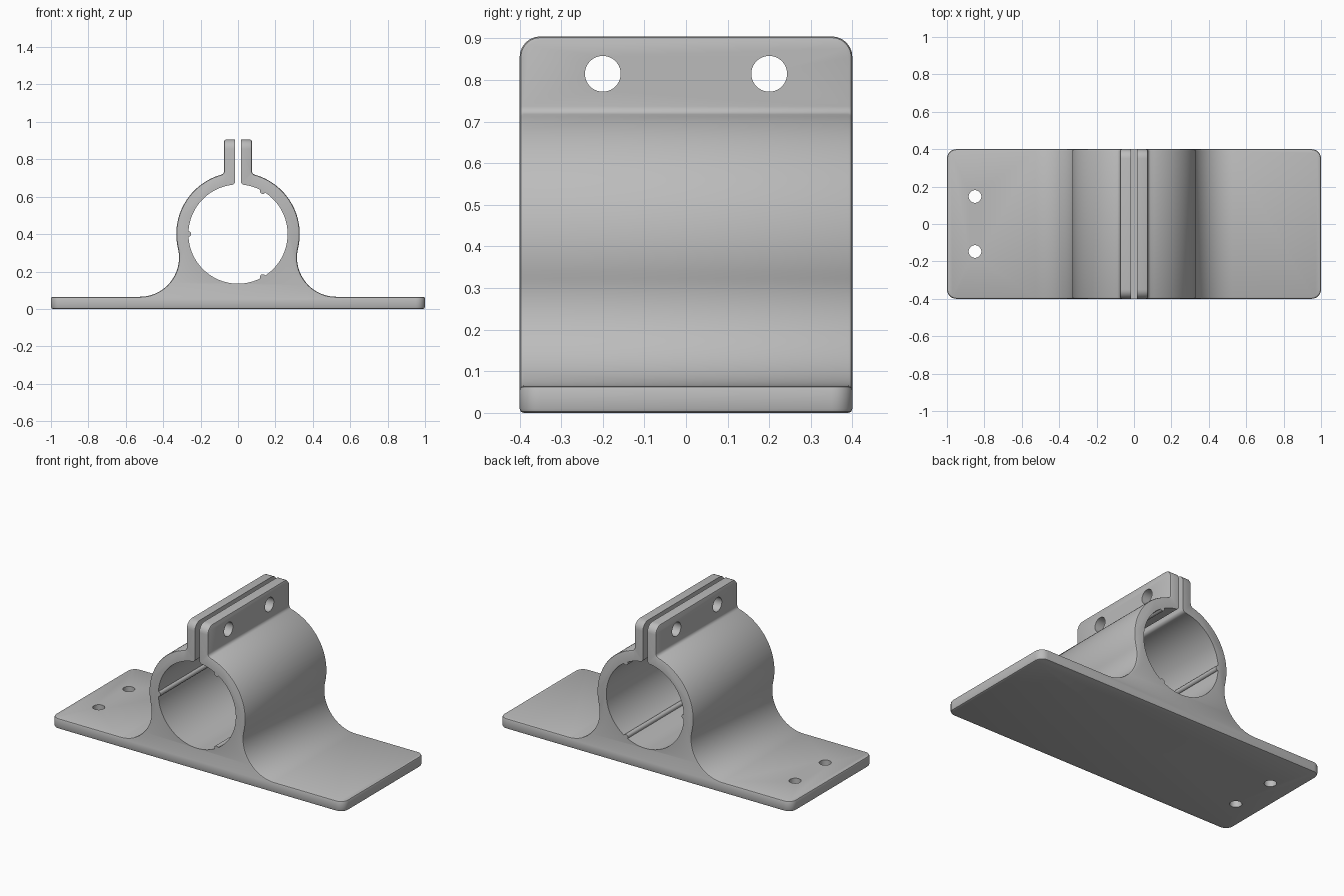
import bpy, bmesh, math

if "Cube" in bpy.data.objects:
    bpy.data.objects.remove(bpy.data.objects["Cube"])

W = 0.4                       # half depth of the bracket
CZ, R_IN, R_OUT = 0.4, 0.265, 0.33
GAP, EAR, TOP, PLATE = 0.015, 0.075, 0.905, 0.065


def arc(cx, cz, r, a0, a1, step=5):
    """Points on an arc in the XZ plane, angles in degrees."""
    n = max(2, round(abs(a1 - a0) / step))
    angles = [math.radians(a0 + (a1 - a0) * i / n) for i in range(n + 1)]
    return [(cx + r * math.cos(a), cz + r * math.sin(a)) for a in angles]


def mirror(points):
    return [(-x, z) for x, z in reversed(points)]


# Outer half profile: clamp ear, small fillet, ring, large fillet, base plate
f = 0.02
ez = CZ + math.sqrt((R_OUT + f) ** 2 - (EAR + f) ** 2)
a_ear = math.degrees(math.atan2(ez - CZ, EAR + f))
F = 0.21
fz = PLATE + F
fx = math.sqrt((R_OUT + F) ** 2 - (fz - CZ) ** 2)
a_foot = math.degrees(math.atan2(fz - CZ, fx))
outer = [(GAP, TOP), (EAR, TOP)]
outer += arc(EAR + f, ez, f, 180, 180 + a_ear, 15)
outer += arc(0, CZ, R_OUT, a_ear, a_foot, 3)
outer += arc(fx, fz, F, 180 + a_foot, 270, 4)
outer += [(1, PLATE), (1, 0)]

# Rounded lip where the slot opens into the bore
lz = CZ + math.sqrt((R_IN + f) ** 2 - (GAP + f) ** 2)
a_lip = math.degrees(math.atan2(lz - CZ, GAP + f))
lip = arc(GAP + f, lz, f, 180, 180 + a_lip, 15)

# Bore with three gripping ridges
bore, start, ridge = [], 180 - a_lip, 0.015
half = math.degrees(2 * math.asin(ridge / 2 / R_IN))
for a in (180, 300, 420):
    bore += arc(0, CZ, R_IN, start, a - half, 3)
    c = math.radians(a)
    bore += arc(R_IN * math.cos(c), CZ + R_IN * math.sin(c), ridge, a + 265, a + 95, 20)
    start = a + half
bore += arc(0, CZ, R_IN, start, 360 + a_lip, 3)

profile = []
for p in outer + mirror(outer) + mirror(lip)[::-1] + bore + lip[::-1]:
    if not profile or math.dist(p, profile[-1]) > 1e-4:
        profile.append(p)

# Extrude the profile along the depth
bm = bmesh.new()
face = bm.faces.new([bm.verts.new((x, -W, z)) for x, z in profile])
ext = bmesh.ops.extrude_face_region(bm, geom=[face])
moved = [g for g in ext["geom"] if isinstance(g, bmesh.types.BMVert)]
bmesh.ops.translate(bm, verts=moved, vec=(0, 2 * W, 0))
bmesh.ops.recalc_face_normals(bm, faces=bm.faces[:])


def corner(e):
    """Short edges at the plate corners and the ear top corners."""
    a, b = e.verts[0].co, e.verts[1].co
    if abs(a.y - b.y) > 0.01:
        return False
    plate = min(abs(a.x), abs(b.x)) > 0.99 and a.x * b.x > 0
    return plate or min(a.z, b.z) > TOP - 0.001


def outer_rim(e):
    """Sharp edges on the outside, leaving the bore and slot crisp."""
    m = (e.verts[0].co + e.verts[1].co) / 2
    inside = math.hypot(m.x, m.z - CZ) < 0.29 or (abs(m.x) < 0.05 and m.z > 0.6)
    return not inside and e.calc_face_angle(0) > math.radians(50)


for rule, size, seg in ((corner, 0.05, 6), (outer_rim, 0.01, 2)):
    bm.normal_update()
    bmesh.ops.bevel(bm, geom=[e for e in bm.edges if rule(e)], offset=size,
                    segments=seg, profile=0.5, affect='EDGES', clamp_overlap=False)

mesh = bpy.data.meshes.new("clamp_bracket")
bm.to_mesh(mesh)
bm.free()
bracket = bpy.data.objects.new("clamp_bracket", mesh)
bpy.context.collection.objects.link(bracket)
grey = bpy.data.materials.new("plain_grey")
grey.diffuse_color = (0.5, 0.5, 0.5, 1)
grey.use_nodes = True
grey.node_tree.nodes["Principled BSDF"].inputs["Base Color"].default_value = grey.diffuse_color
mesh.materials.append(grey)

# Bolt holes through the ears, screw holes through one side of the base
cutters = []
for s in (-1, 1):
    for name, r, loc, rot in (
            ("ear_hole_cutter", 0.043, (0, 0.2 * s, 0.815), (0, math.pi / 2, 0)),
            ("base_hole_cutter", 0.034, (-0.85, 0.147 * s, 0.03), (0, 0, 0))):
        bpy.ops.mesh.primitive_cylinder_add(vertices=40, radius=r, depth=0.3,
                                            location=loc, rotation=rot)
        cut = bpy.context.object
        cut.name = name
        cut.hide_render = True
        cutters.append(cut)
        mod = bracket.modifiers.new(name, 'BOOLEAN')
        mod.operation, mod.solver, mod.object = 'DIFFERENCE', 'EXACT', cut

bpy.ops.object.select_all(action='DESELECT')
bracket.select_set(True)
bpy.context.view_layer.objects.active = bracket
for mod in list(bracket.modifiers):
    bpy.ops.object.modifier_apply(modifier=mod.name)
for cut in cutters:
    bpy.data.objects.remove(cut)
bpy.ops.object.shade_smooth_by_angle(angle=math.radians(30))
